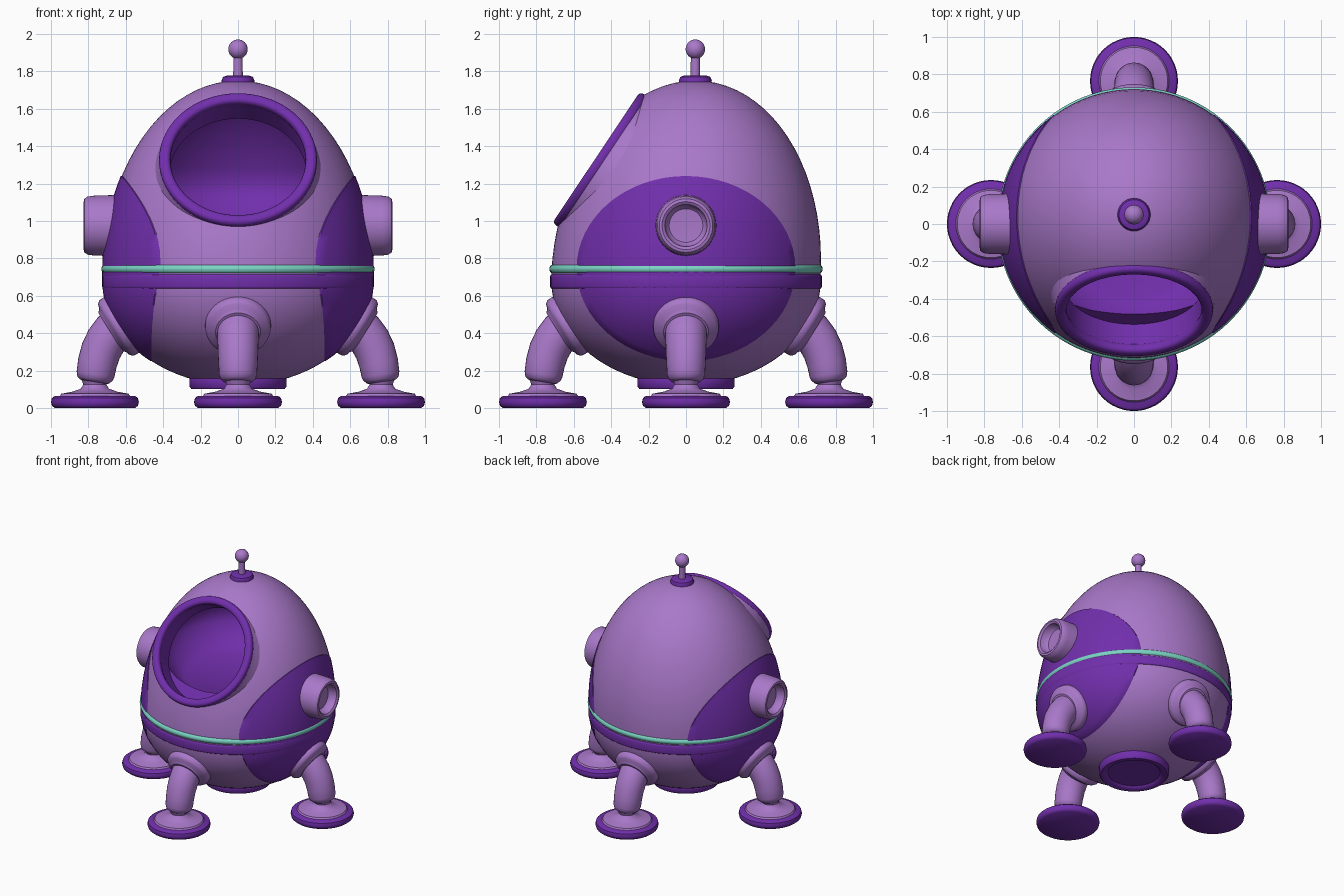
import bpy, bmesh, math
from mathutils import Matrix, Vector

if "Cube" in bpy.data.objects:
    bpy.data.objects.remove(bpy.data.objects["Cube"])


def material(name, rgb):
    m = bpy.data.materials.new(name)
    m.diffuse_color = (*rgb, 1)
    m.use_nodes = True
    m.node_tree.nodes["Principled BSDF"].inputs["Base Color"].default_value = m.diffuse_color
    return m


LIGHT = material("light purple", (0.40, 0.19, 0.59))
DARK = material("deep purple", (0.165, 0.028, 0.41))
TEAL = material("teal", (0.20, 0.66, 0.56))


def finish(name, bm, mats, matrix=None, recalc=True):
    if recalc:
        bmesh.ops.remove_doubles(bm, verts=bm.verts, dist=1e-5)
        bmesh.ops.recalc_face_normals(bm, faces=bm.faces)
    me = bpy.data.meshes.new(name)
    bm.to_mesh(me)
    bm.free()
    for m in mats:
        me.materials.append(m)
    ob = bpy.data.objects.new(name, me)
    bpy.context.collection.objects.link(ob)
    if matrix is not None:
        ob.matrix_world = matrix
    smooth(ob)
    return ob


def smooth(ob):
    bpy.ops.object.select_all(action='DESELECT')
    ob.select_set(True)
    bpy.context.view_layer.objects.active = ob
    bpy.ops.object.shade_smooth_by_angle(angle=math.radians(40))


def skin(bm, rings):
    n = len(rings[0])
    vs = [[bm.verts.new(p) for p in ring] for ring in rings]
    for a, b in zip(vs, vs[1:]):
        for i in range(n):
            j = (i + 1) % n
            bm.faces.new((a[i], a[j], b[j], b[i]))


def lathe(name, profile, mats, matrix=None, n=48, shift=lambda z: 0, index=0):
    bm = bmesh.new()
    ang = [2 * math.pi * i / n for i in range(n)]
    skin(bm, [[(r * math.cos(a), r * math.sin(a) + shift(z), z) for a in ang]
              for r, z in profile])
    bmesh.ops.dissolve_degenerate(bm, dist=1e-6, edges=bm.edges)
    for f in bm.faces:
        f.material_index = index
    return finish(name, bm, mats, matrix)


def ring_profile(r0, r1, z0, z1, b):
    # closed rectangle section with rounded corners
    pts = []
    for cx, cz, start in ((r1 - b, z0 + b, -90), (r1 - b, z1 - b, 0),
                          (r0 + b, z1 - b, 90), (r0 + b, z0 + b, 180)):
        for k in range(4):
            a = math.radians(start + 30 * k)
            pts.append((cx + b * math.cos(a), cz + b * math.sin(a)))
    return pts + pts[:1]


def facing(loc, axis):
    return Matrix.Translation(loc) @ Vector(axis).to_track_quat('Z', 'Y').to_matrix().to_4x4()


# Egg-shaped hull radius, and the slight backward lean of its top
def radius(z):
    t = (z - 0.72) / 1.03 if z > 0.72 else max(0, 0.68 - z) / 0.56
    return 0.72 * math.sqrt(max(0, 1 - t * t))


def lean(z):
    return 0.05 * max(0, z - 0.72) / 1.03


# Hull
steps = [math.pi / 2 * i / 20 for i in range(21)]
prof = [(0.72 * math.sin(a), 0.68 - 0.56 * math.cos(a)) for a in steps]
prof += [(0.72 * math.cos(a), 0.72 + 1.03 * math.sin(a)) for a in steps]
prof[0], prof[-1] = (0, 0.12), (0, 1.75)
hull = lathe("hull", prof, [LIGHT, DARK], n=80, shift=lean)

# Cabin hollow and hatch tunnel, cut from the hull
hatch = facing((0, -0.465, 1.33), (0, -0.83, 0.555))
cav = [(0, 0.95), (0.4, 0.95), (0.46, 0.98), (0.53, 1.05), (0.575, 1.13)]
cav += [(radius(z) - 0.05, z) for z in (1.2, 1.28, 1.36, 1.44, 1.52, 1.58, 1.63, 1.67)]
cav += [(0.12, 1.69), (0, 1.7)]
cutters = [
    lathe("cabin_cutter", cav, [LIGHT, DARK], n=64, shift=lean, index=1),
    lathe("hatch_cutter", [(0, -0.16), (0.385, -0.16), (0.385, 0.35), (0, 0.35)],
          [LIGHT, DARK], hatch, 64, index=1)]
for c in cutters:
    c.hide_render = True
    mod = hull.modifiers.new("cut", 'BOOLEAN')
    mod.operation = 'DIFFERENCE'
    mod.solver = 'EXACT'
    mod.object = c
bpy.context.view_layer.update()
cut = bpy.data.meshes.new_from_object(
    hull.evaluated_get(bpy.context.evaluated_depsgraph_get()))
hull.modifiers.clear()
hull.data = cut
for c in cutters:
    bpy.data.objects.remove(c)
smooth(hull)

# Hatch frame, its liner, and the skirt blending it into the hull
lathe("hatch_frame", ring_profile(0.362, 0.422, -0.04, 0.018, 0.022), [DARK], hatch, 64)
lathe("hatch_liner", [(0.368, -0.01), (0.368, -0.16), (0.388, -0.16), (0.388, -0.01),
                      (0.368, -0.01)], [DARK], hatch, 64)
lathe("hatch_skirt", [(0.386, -0.01), (0.416, -0.01), (0.428, -0.06), (0.46, -0.14),
                      (0.386, -0.14), (0.386, -0.01)], [LIGHT], hatch, 64)

# Waist band and teal trim
lathe("waist_band", ring_profile(0.66, 0.727, 0.636, 0.716, 0.015), [DARK], n=80)
lathe("waist_trim", ring_profile(0.68, 0.731, 0.719, 0.767, 0.022), [TEAL], n=80)

# Oval side panels lying on the hull
for side, label in ((1, "right"), (-1, "left")):
    bm = bmesh.new()
    rings = []
    for k in range(17):
        s = max(k / 16, 1e-3)
        ring = []
        for i in range(64):
            a = side * 2 * math.pi * i / 64
            y, z = 0.585 * s * math.cos(a), 0.745 + 0.495 * s * math.sin(a)
            x = math.sqrt(radius(z) ** 2 - (y - lean(z)) ** 2) + 0.006
            ring.append((side * x, y, z))
        rings.append(ring)
    # tuck the rim under the hull surface
    rings.append([(x - side * 0.02, y, z) for x, y, z in rings[-1]])
    skin(bm, rings)
    bmesh.ops.reverse_faces(bm, faces=bm.faces)
    finish(label + "_side_panel", bm, [DARK], recalc=False)
    # Side thruster pod with recessed end
    lathe(label + "_side_pod",
          [(0, 0), (0.165, 0), (0.16, 0.17), (0.155, 0.205), (0.143, 0.222), (0.128, 0.225),
           (0.113, 0.215), (0.105, 0.17), (0.09, 0.155), (0, 0.15)],
          [LIGHT], facing((side * 0.6, 0, 0.975), (side, 0, 0)))

# Four legs with collar, ankle and foot pad
path = [(0.56, 0.48, 0.12), (0.63, 0.44, 0.115), (0.67, 0.405, 0.112), (0.705, 0.36, 0.11),
        (0.733, 0.305, 0.108), (0.752, 0.24, 0.105), (0.762, 0.18, 0.102),
        (0.765, 0.155, 0.094), (0.767, 0.14, 0.075), (0.768, 0.135, 0)]
for q, label in enumerate(("right", "back", "left", "front")):
    turn = Matrix.Rotation(q * math.pi / 2, 4, 'Z')
    bm = bmesh.new()
    rings = []
    for i, (x, z, r) in enumerate(path):
        a, b = path[max(i - 1, 0)], path[min(i + 1, len(path) - 1)]
        t = Vector((b[0] - a[0], 0, b[1] - a[1])).normalized()
        u = Vector((-t.z, 0, t.x))
        rings.append([Vector((x, 0, z)) + r * (u * math.cos(w) + Vector((0, 1, 0)) * math.sin(w))
                      for w in (2 * math.pi * k / 32 for k in range(32))])
    skin(bm, rings)
    finish(label + "_leg", bm, [LIGHT], turn)
    lathe(label + "_leg_collar",
          [(0, -0.08), (0.165, -0.08), (0.176, -0.02), (0.174, 0.005), (0.16, 0.022),
           (0.135, 0.03), (0.12, 0.045), (0, 0.045)],
          [LIGHT], turn @ facing((0.645, 0, 0.43), (0.85, 0, -0.53)))
    foot = turn @ Matrix.Translation((0.765, 0, 0))
    lathe(label + "_ankle", [(0, 0.16), (0.075, 0.16), (0.062, 0.125), (0.075, 0.103),
                             (0.12, 0.087), (0.18, 0.076), (0.19, 0.06), (0, 0.06)],
          [LIGHT], foot)
    lathe(label + "_foot_pad", [(0, 0), (0.215, 0), (0.23, 0.012), (0.235, 0.032),
                                (0.23, 0.053), (0.215, 0.064), (0, 0.064)], [DARK], foot)

# Recessed ring under the hull
lathe("bottom_port", [(0, 0.18), (0.25, 0.18), (0.26, 0.16), (0.26, 0.115), (0.248, 0.1),
                      (0.215, 0.1), (0.2, 0.112), (0.195, 0.118), (0, 0.118)], [DARK])

# Antenna
top = Matrix.Translation((0, 0.05, 0))
lathe("antenna_base", [(0, 1.72), (0.085, 1.72), (0.088, 1.75), (0.08, 1.77),
                       (0.06, 1.777), (0, 1.777)], [DARK], top, 32)
lathe("antenna_stem", [(0, 1.76), (0.026, 1.76), (0.024, 1.89), (0, 1.89)], [LIGHT], top, 24)
lathe("antenna_ball", [(0.052 * math.sin(math.pi * i / 16), 1.918 - 0.052 * math.cos(math.pi * i / 16))
                       for i in range(17)], [LIGHT], top, 32)
